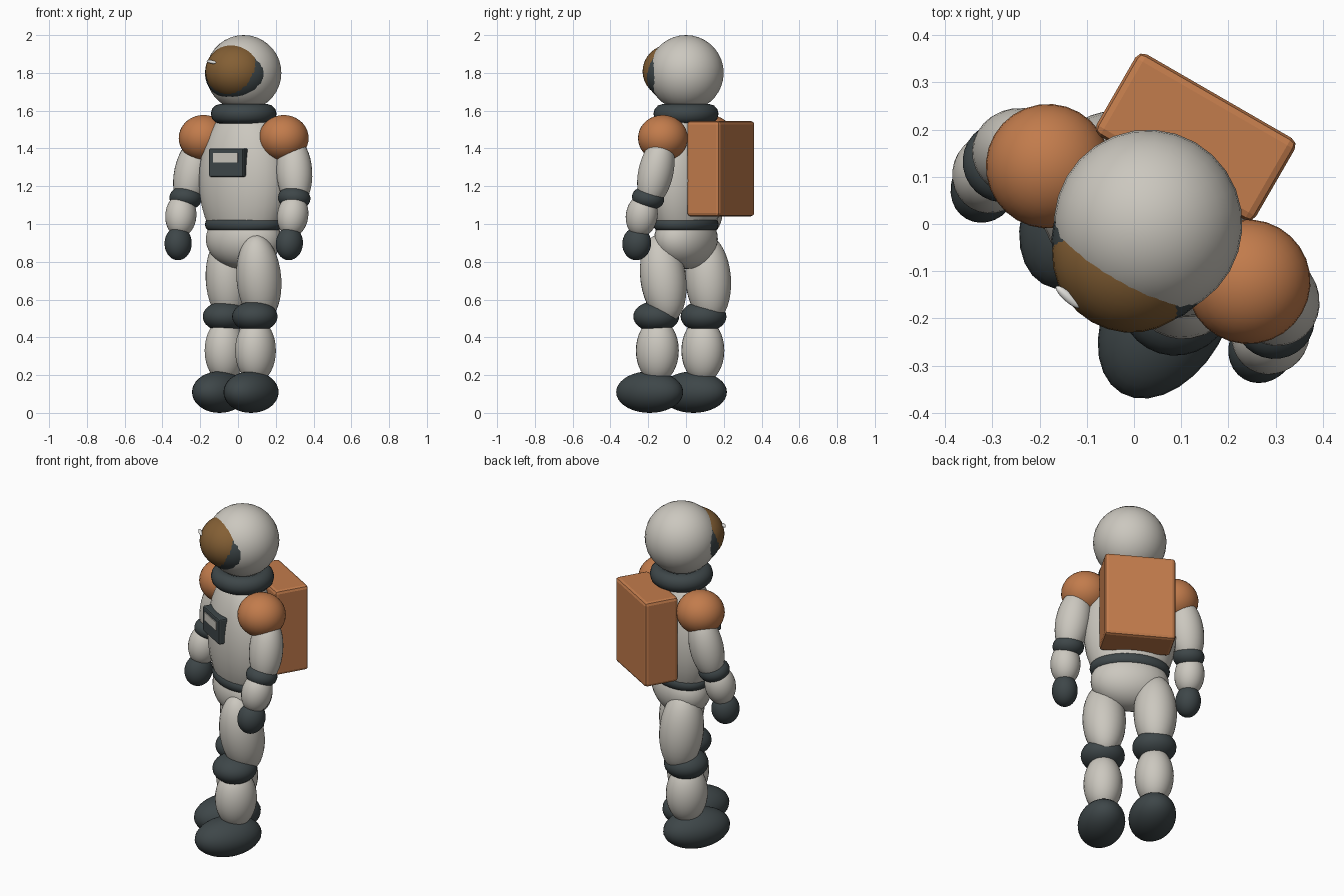
import bpy
from math import radians
from mathutils import Matrix, Vector, Euler

if "Cube" in bpy.data.objects:
    bpy.data.objects.remove(bpy.data.objects["Cube"], do_unlink=True)

# The figure is built facing -y, then turned about its own axis
TURN = Matrix.Translation((0.03, 0, 0)) @ Matrix.Rotation(radians(-30), 4, "Z")


def material(name, r, g, b):
    m = bpy.data.materials.new(name)
    m.use_nodes = True
    m.diffuse_color = (r, g, b, 1)
    m.node_tree.nodes["Principled BSDF"].inputs["Base Color"].default_value = (r, g, b, 1)
    return m


SUIT = material("suit grey", 0.60, 0.575, 0.52)
DARK = material("dark rubber", 0.048, 0.062, 0.066)
ORANGE = material("orange", 0.54, 0.2, 0.072)
GOLD = material("visor gold", 0.23, 0.115, 0.035)
GLINT = material("glint white", 0.8, 0.79, 0.76)


def finish(name, mat, loc, size, rot):
    """Scale, tilt and place the active primitive, baking it into the mesh."""
    ob = bpy.context.object
    ob.name = name
    tilt = Euler([radians(a) for a in rot]).to_matrix().to_4x4()
    place = Matrix.Translation(loc) @ tilt @ Matrix.Diagonal((*size, 1))
    ob.data.transform(TURN @ place)
    ob.data.materials.append(mat)
    return ob


def ball(name, mat, loc, size, rot=(0, 0, 0)):
    bpy.ops.mesh.primitive_uv_sphere_add(segments=28, ring_count=18, radius=1)
    ob = finish(name, mat, loc, size, rot)
    bpy.ops.object.shade_smooth()
    return ob


def ring(name, mat, loc, major, minor, size):
    bpy.ops.mesh.primitive_torus_add(major_segments=36, minor_segments=12,
                                     major_radius=major, minor_radius=minor)
    ob = finish(name, mat, loc, size, (0, 0, 0))
    bpy.ops.object.shade_smooth()
    return ob


def box(name, mat, loc, size, bevel=0):
    bpy.ops.mesh.primitive_cube_add(size=1)
    ob = finish(name, mat, loc, size, (0, 0, 0))
    if bevel:
        mod = ob.modifiers.new("soft_edges", "BEVEL")
        mod.width = bevel
        mod.segments = 2
    return ob


# Head and visor
ball("helmet", SUIT, (0, 0, 1.8), (0.2, 0.2, 0.2))
ball("visor_rim", DARK, (0, -0.06, 1.798), (0.18, 0.16, 0.155))
ball("visor", GOLD, (0, -0.08, 1.808), (0.165, 0.16, 0.147))
ball("visor_glint", GLINT, (-0.07, -0.219, 1.858), (0.034, 0.01, 0.009), (0, 8, -12))
ring("collar", DARK, (0, 0, 1.583), 0.125, 0.05, (1, 0.98, 1.04))

# Body
ball("torso", SUIT, (0, 0, 1.23), (0.255, 0.175, 0.39))
ring("belt", DARK, (0, 0, 0.998), 0.185, 0.035, (1, 0.7, 1))
ball("pelvis", SUIT, (0, 0, 0.92), (0.215, 0.15, 0.158))

# Chest panel with its screen
box("chest_panel", DARK, (0, -0.16, 1.325), (0.21, 0.06, 0.15), 0.008)
box("chest_screen", SUIT, (0, -0.191, 1.35), (0.15, 0.008, 0.05))

# Backpack
box("backpack", ORANGE, (-0.005, 0.21, 1.293), (0.39, 0.2, 0.505), 0.018)

# Arms, mirrored: name, colour, position, radii, tilt
ARM = [
    ("shoulder", ORANGE, (0.245, 0, 1.455), (0.132, 0.132, 0.122), (0, 0)),
    ("upper_arm", SUIT, (0.312, -0.004, 1.275), (0.096, 0.092, 0.19), (-9, -9)),
    ("elbow", DARK, (0.332, -0.04, 1.137), (0.086, 0.086, 0.062), (-10, 0)),
    ("forearm", SUIT, (0.342, -0.073, 1.045), (0.082, 0.085, 0.115), (-12, 2)),
    ("glove", DARK, (0.34, -0.105, 0.897), (0.07, 0.078, 0.089), (-10, 2)),
]
for side, s in (("left", 1), ("right", -1)):
    for name, mat, (x, y, z), size, (rx, ry) in ARM:
        ball(f"{side}_{name}", mat, (s * x, y, z), size, (rx, s * ry, 0))

# Legs, left one stepping forward: side, sign, then y of each part and thigh tilt
LEGS = [
    ("left", 1, -0.064, -0.107, -0.1, -0.147, 9),
    ("right", -1, 0.06, 0.032, 0.028, -0.03, 5),
]
for side, s, thigh, knee, shin, boot, tilt in LEGS:
    x = s * 0.13
    ball(f"{side}_thigh", SUIT, (x, thigh, 0.71), (0.118, 0.122, 0.235), (tilt, 0, 0))
    ball(f"{side}_knee", DARK, (x, knee, 0.51), (0.12, 0.122, 0.082))
    ball(f"{side}_shin", SUIT, (x, shin, 0.33), (0.106, 0.116, 0.17))
    ball(f"{side}_boot", DARK, (x, boot, 0.11), (0.127, 0.192, 0.11))
